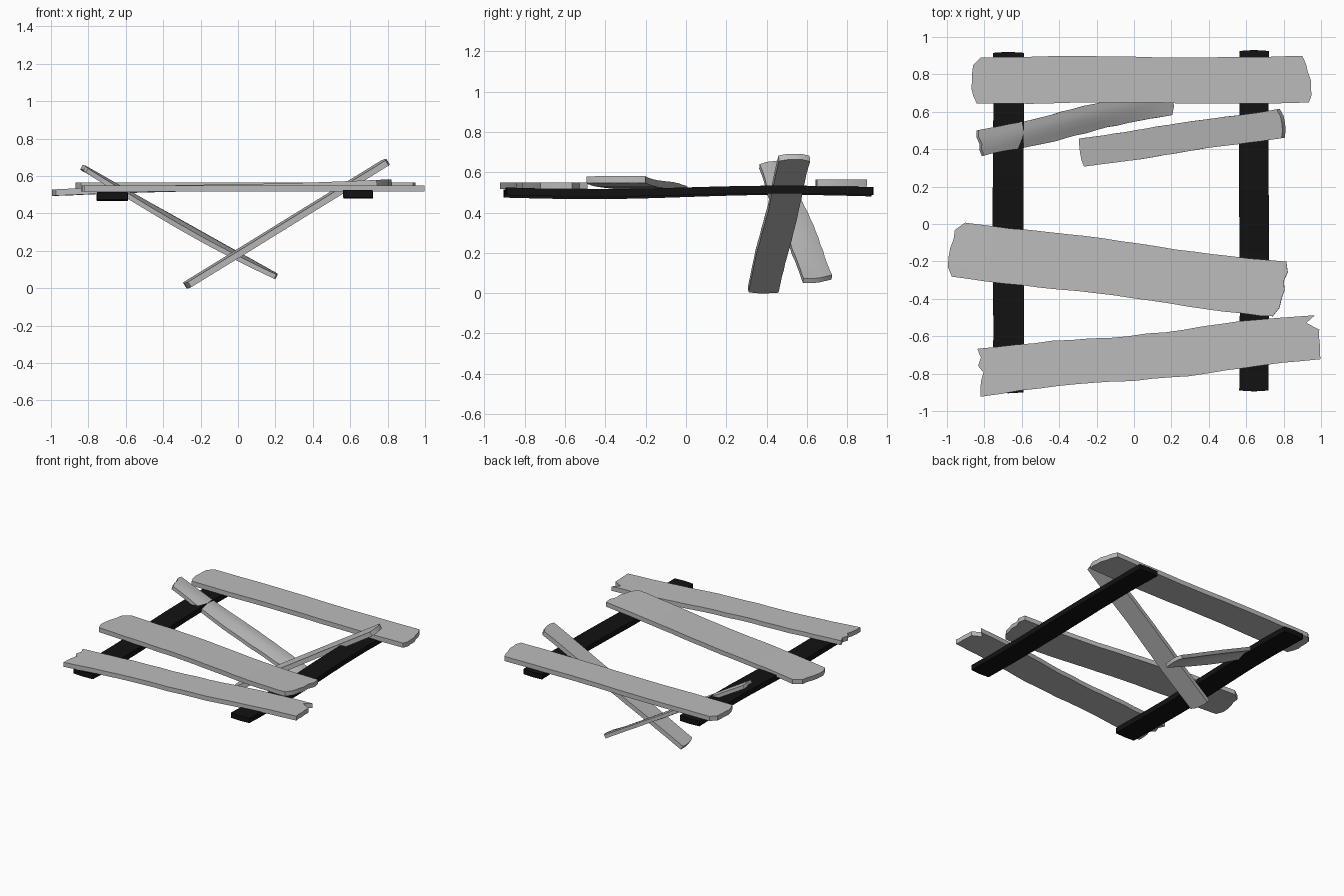
import bpy
import bmesh
import math
import random
from mathutils import Vector

random.seed(4)
cube = bpy.data.objects.get("Cube")
if cube:
    bpy.data.objects.remove(cube, do_unlink=True)


def make_material(name, value):
    mat = bpy.data.materials.new(name)
    mat.use_nodes = True
    colour = (value, value, value, 1)
    mat.diffuse_color = colour
    mat.node_tree.nodes["Principled BSDF"].inputs["Base Color"].default_value = colour
    return mat


grey_wood = make_material("grey wood", 0.5)
black_wood = make_material("black wood", 0.006)


def plank(name, start, end, width, thick, mat, start_cut, end_cut,
          wave=0.008, lift=0.0, fold=0.0, segments=18):
    """Board along start-end; the cut lists shift each row's ends outward."""
    start, end = Vector(start), Vector(end)
    along = (end - start).normalized()
    side = Vector((0, 0, 1)).cross(along).normalized()
    up = along.cross(side)
    rows = len(start_cut)
    phase = random.uniform(0, math.tau)
    bm = bmesh.new()
    grid = []
    for i in range(segments + 1):
        t = i / segments
        column = []
        for j in range(rows):
            k = 2 * j / (rows - 1) - 1
            # worn, slightly wavy long edges
            edge = wave * (math.sin(9 * t + phase + 2 * k) + random.uniform(-0.4, 0.4))
            shift = edge * k
            height = lift * math.sin(math.tau * t)
            height -= fold * math.sin(math.pi * (0.15 + 0.7 * t)) * max(0, 0.4 * t - k)
            push = end_cut[j] * max(0, 1 - (segments - i)) - start_cut[j] * max(0, 1 - i)
            p = start.lerp(end, t) + along * push + side * (k * width / 2 + shift)
            column.append([bm.verts.new(p + up * (height + s * thick / 2)) for s in (-1, 1)])
        grid.append(column)

    # top and bottom skins
    for i in range(segments):
        for j in range(rows - 1):
            ring = [grid[i][j], grid[i + 1][j], grid[i + 1][j + 1], grid[i][j + 1]]
            bm.faces.new([v[1] for v in ring])
            bm.faces.new([v[0] for v in reversed(ring)])
    # edge walls
    border = [grid[i][0] for i in range(segments)]
    border += [grid[segments][j] for j in range(rows - 1)]
    border += [grid[i][rows - 1] for i in range(segments, 0, -1)]
    border += [grid[0][j] for j in range(rows - 1, 0, -1)]
    for a, b in zip(border, border[1:] + border[:1]):
        bm.faces.new([a[0], b[0], b[1], a[1]])
    bmesh.ops.recalc_face_normals(bm, faces=bm.faces[:])

    mesh = bpy.data.meshes.new(name)
    bm.to_mesh(mesh)
    bm.free()
    mesh.materials.append(mat)
    obj = bpy.data.objects.new(name, mesh)
    bpy.context.collection.objects.link(obj)
    bpy.ops.object.select_all(action="DESELECT")
    obj.select_set(True)
    bpy.context.view_layer.objects.active = obj
    bpy.ops.object.shade_smooth_by_angle(angle=math.radians(35))
    return obj


# Two dark rails running front to back
straight = [0, 0.003, 0.005, 0.003, 0]
plank("right_rail", (-0.672, -0.9, 0.494), (-0.672, 0.915, 0.5), 0.165, 0.04,
      black_wood, straight, straight, wave=0.002, lift=-0.009)
plank("left_rail", (0.642, -0.89, 0.505), (0.642, 0.925, 0.507), 0.157, 0.038,
      black_wood, straight, straight, wave=0.002, lift=-0.008)

# Three broad boards lying across the rails
plank("back_board", (-0.85, 0.77, 0.547), (0.93, 0.77, 0.547), 0.247, 0.035, grey_wood,
      [-0.01, 0.01, 0.02, 0.015, 0.015, 0.01, -0.03],
      [0.005, 0.02, 0.015, 0.015, 0.0, -0.01, -0.03], wave=0.004)
plank("middle_board", (-0.97, -0.13, 0.511), (0.79, -0.352, 0.563), 0.295, 0.034, grey_wood,
      [-0.015, 0.012, 0.015, 0.012, 0.0, 0.0, -0.05],
      [-0.03, 0.0, 0.005, 0.015, 0.005, 0.02, 0.005], wave=0.005, lift=0.004)
plank("front_board", (-0.82, -0.795, 0.533), (0.98, -0.61, 0.533), 0.245, 0.034, grey_wood,
      [0.015, 0.01, 0.0, -0.015, 0.01, -0.01, 0.005],
      [0.006, 0.005, 0.01, 0.01, 0.015, -0.05, 0.0], wave=0.008)

# Two narrow boards fallen across each other
plank("fallen_board", (-0.27, 0.383, 0.019), (0.79, 0.54, 0.672), 0.155, 0.033, grey_wood,
      [0.0, 0.01, 0.012, 0.01, 0.005], [-0.005, 0.008, 0.01, 0.008, -0.01], wave=0.003)
plank("split_board", (-0.82, 0.43, 0.643), (0.2, 0.66, 0.074), 0.14, 0.026, grey_wood,
      [-0.005, 0.005, 0.0, 0.01, 0.0], [-0.01, 0.005, 0.01, 0.005, -0.01],
      wave=0.005, fold=0.03)
